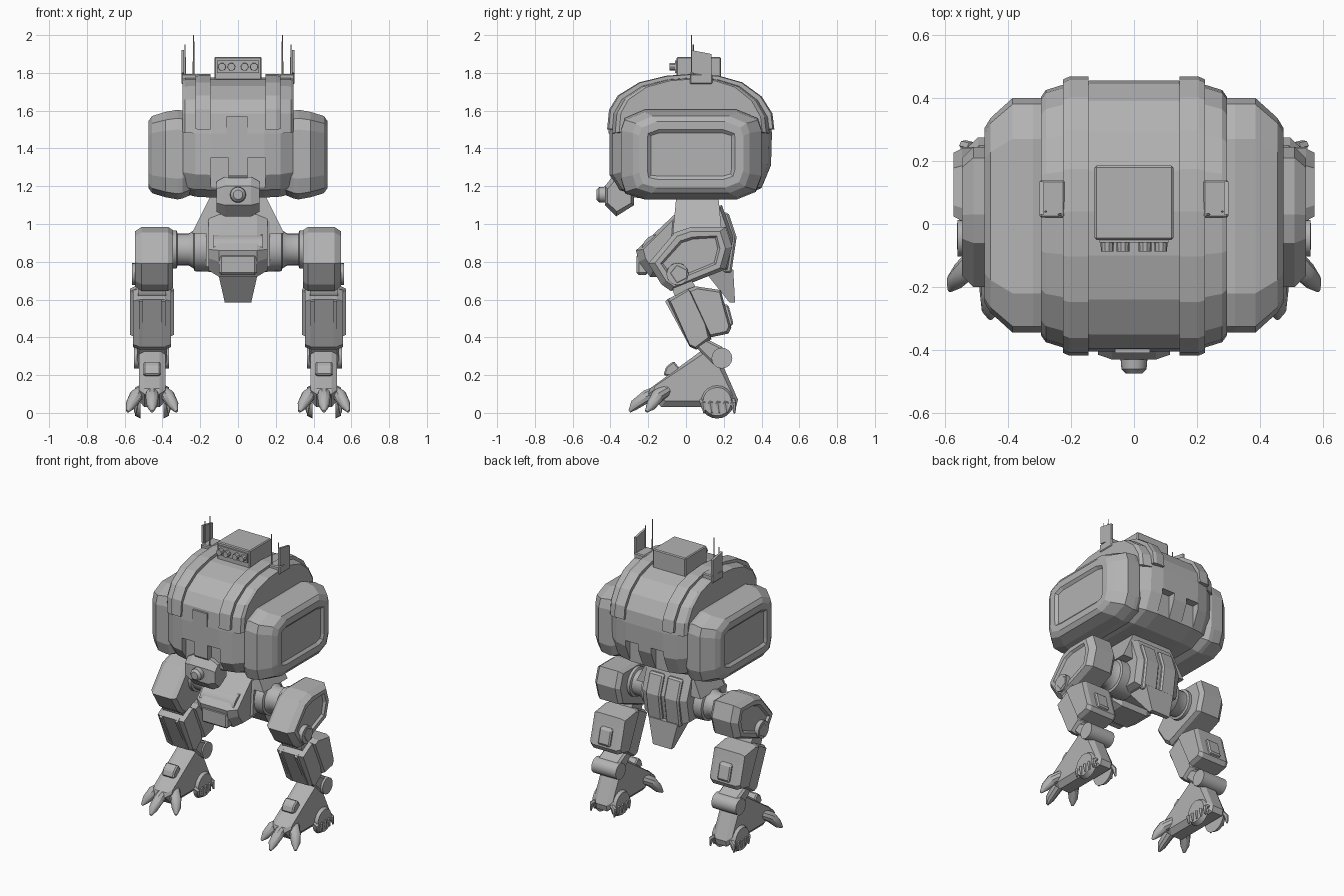
import bpy, bmesh, math
from mathutils import Vector

cube = bpy.data.objects.get("Cube")
if cube:
    bpy.data.objects.remove(cube, do_unlink=True)

GREY = (0.45, 0.45, 0.45, 1)
mat = bpy.data.materials.new("armour_grey")
mat.use_nodes = True
mat.diffuse_color = GREY
mat.node_tree.nodes["Principled BSDF"].inputs["Base Color"].default_value = GREY


def finish(name, bm, smooth=False, bevel=0):
    bmesh.ops.recalc_face_normals(bm, faces=bm.faces[:])
    mesh = bpy.data.meshes.new(name)
    bm.to_mesh(mesh)
    bm.free()
    mesh.materials.append(mat)
    if smooth:
        mesh.polygons.foreach_set("use_smooth", [True] * len(mesh.polygons))
        mesh.set_sharp_from_angle(angle=math.radians(35))
    ob = bpy.data.objects.new(name, mesh)
    bpy.context.collection.objects.link(ob)
    if bevel:
        mod = ob.modifiers.new("chamfer", "BEVEL")
        mod.width, mod.segments = bevel, 1
    return ob


def skin(loops, inset=None):
    """Bridge matching point loops and cap both ends."""
    bm = bmesh.new()
    rings = [[bm.verts.new(p) for p in loop] for loop in loops]
    n = len(rings[0])
    for a, b in zip(rings, rings[1:]):
        for i in range(n):
            bm.faces.new((a[i], a[(i + 1) % n], b[(i + 1) % n], b[i]))
    bm.faces.new(rings[0])
    cap = bm.faces.new(rings[-1])
    bmesh.ops.recalc_face_normals(bm, faces=bm.faces[:])
    if inset:
        bmesh.ops.inset_region(bm, faces=[cap], thickness=inset, depth=0)
        bmesh.ops.inset_region(bm, faces=[cap], thickness=inset * 0.4, depth=-0.015)
    return bm


def loft(name, profile, stations, s=1, inset=None, bevel=0):
    """Side profile (y, z) swept along x, scaled per station (x, scale y, scale z)."""
    ys, zs = zip(*profile)
    cy, cz = (min(ys) + max(ys)) / 2, (min(zs) + max(zs)) / 2
    loops = [[(s * x, cy + (y - cy) * ky, cz + (z - cz) * kz) for y, z in profile]
             for x, ky, kz in stations]
    return finish(name, skin(loops, inset), bevel=bevel)


def slab(name, profile, x0, x1, s=1, bevel=0):
    return loft(name, profile, [(x0, 1, 1), (x1, 1, 1)], s, bevel=bevel)


def frustum(name, low, high, bevel=0):
    """Four-sided block between two rectangles (cx, cy, z, half width, half depth)."""
    loops = [[(cx + i * w, cy + j * d, z) for i, j in ((-1, -1), (1, -1), (1, 1), (-1, 1))]
             for cx, cy, z, w, d in (low, high)]
    return finish(name, skin(loops), bevel=bevel)


def box(name, x, y, z, bevel=0):
    cx, cy, w, d = sum(x) / 2, sum(y) / 2, (x[1] - x[0]) / 2, (y[1] - y[0]) / 2
    return frustum(name, (cx, cy, z[0], w, d), (cx, cy, z[1], w, d), bevel)


def tube(name, points, radii, sides=16):
    """Round section along a path."""
    pts = [Vector(p) for p in points]
    rot = (pts[-1] - pts[0]).to_track_quat("Z", "Y")
    turn = [2 * math.pi * i / sides for i in range(sides)]
    loops = [[p + rot @ Vector((r * math.cos(a), r * math.sin(a), 0)) for a in turn]
             for p, r in zip(pts, radii)]
    return finish(name, skin(loops), smooth=True)


# Hull: arched barrel with notched lower edges
ARCH = [(-.405, 1.48), (-.395, 1.585), (-.35, 1.66), (-.24, 1.73), (-.1, 1.765), (.04, 1.775),
        (.17, 1.765), (.29, 1.73), (.39, 1.655), (.445, 1.565), (.455, 1.48)]
KEEL = [(.45, 1.31), (.4, 1.19), (.28, 1.14), (-.24, 1.14), (-.35, 1.18), (-.405, 1.26)]
hull = loft("hull", ARCH + KEEL, [(-.29, .86, .93), (-.225, .96, .985), (-.14, 1, 1),
                                  (.14, 1, 1), (.225, .96, .985), (.29, .86, .93)])
for s in (-1, 1):
    for y in (-.42, .46):
        x = sorted((s * .05, s * .145))
        cutter = box("notch_cutter", x, (y - .06, y + .06), (1.1, 1.35))
        cutter.hide_render = True
        cutter.hide_viewport = True
        cut = hull.modifiers.new("notch", "BOOLEAN")
        cut.operation, cut.object = "DIFFERENCE", cutter
box("hull_front_hatch", (-.06, .05), (-.41, -.39), (1.48, 1.57))

# Arched bands over the hull
band = [(.025 + (y - .025) * 1.03, z + .02) for y, z in ARCH]
for s in (-1, 1):
    loft("hull_band", band, [(.145, 1, 1), (.205, 1, 1), (.225, .98, .98)], s)
    loft("shoulder_rim", ARCH, [(.225, .97, 1), (.28, .93, .99), (.295, .88, .95)], s)

# Side pods
POD = [(-.345, 1.5), (-.325, 1.56), (-.22, 1.605), (.27, 1.605), (.38, 1.56), (.4, 1.5),
       (.4, 1.25), (.37, 1.17), (.27, 1.13), (-.22, 1.13), (-.32, 1.16), (-.345, 1.24)]
for s in (-1, 1):
    loft("side_pod", POD, [(.24, .9, .88), (.295, 1, .98), (.32, 1, 1), (.385, 1, .95),
                           (.455, .83, .86), (.475, .74, .74)], s, inset=.045)

# Roof launcher with tubes
box("roof_launcher", (-.125, .125), (-.05, .185), (1.75, 1.885), bevel=.006)
box("launcher_recess", (-.11, .11), (-.058, -.04), (1.80, 1.865))
for x in (-.085, -.035, .035, .085):
    tube("launcher_tube", [(x, -.03, 1.832), (x, -.088, 1.832)], [.022, .02], 10)

# Antennas and sensor paddles
for s in (-1, 1):
    tube("antenna", [(s * .235, .03, 1.74), (s * .235, .03, 1.82), (s * .235, .03, 2)],
         [.008, .005, .003], 6)
    tube("antenna_tip", [(s * .28, .04, 1.78), (s * .28, .04, 1.95)], [.004, .003], 6)
    slab("sensor_paddle", [(.03, 1.80), (.03, 1.92), (.135, 1.9), (.135, 1.78)], .285, .3, s)
    box("sensor_mount", sorted((s * .22, s * .3)), (.02, .14), (1.74, 1.795), bevel=.006)

# Head with lens
HEAD = [(-.43, 1.2), (-.39, 1.25), (-.3, 1.25), (-.275, 1.15), (-.275, 1.1), (-.37, 1.04),
        (-.43, 1.1)]
loft("head", HEAD, [(-.115, .8, .75), (-.07, 1, 1), (.07, 1, 1), (.115, .8, .75)])
tube("head_lens", [(0, -.4, 1.155), (0, -.46, 1.155), (0, -.475, 1.155)], [.045, .04, .025])
slab("head_bracket", [(-.33, 1.15), (-.33, 1.24), (-.2, 1.2), (-.2, 1.13)], -.05, .05)

# Waist and pelvis
frustum("waist", (0, .06, .95, .245, .13), (0, .06, 1.16, .14, .11))
loft("pelvis_core", [(-.08, 1.02), (.19, 1.1), (.25, .93), (.22, .76), (-.1, .76)],
     [(-.17, .9, .9), (-.13, 1, 1), (.13, 1, 1), (.17, .9, .9)])
loft("pelvis_prow", [(-.05, 1.06), (-.265, .86), (-.25, .8), (-.19, .72), (0, .72), (.05, 1.0)],
     [(-.155, .75, .8), (-.1, 1, 1), (.1, 1, 1), (.155, .75, .8)])
tube("prow_hub", [(-.13, -.15, .86), (.13, -.15, .86)], [.085, .085], 20)
box("prow_plate", (-.1, .1), (-.262, -.2), (.73, .84), bevel=.012)
frustum("tail_guard", (0, .245, .585, .07, .015), (0, .17, .76, .11, .08))
for s in (-1, 1):
    slab("pelvis_back_panel", [(.18, 1.06), (.225, 1.06), (.268, .93), (.24, .74), (.2, .74)],
         .015, .125, s, bevel=.01)

# Legs
LEG = .455
THIGH = [(-.06, .955), (.03, .985), (.21, .985), (.245, .88), (.21, .76), (-.08, .645),
         (-.13, .68), (-.2, .79)]
SHIN = [(-.1, .6), (.02, .665), (.08, .6), (.135, .39), (.055, .335), (.02, .35)]
CALF = [(.01, .655), (.05, .67), (.185, .65), (.2, .59), (.24, .45), (.225, .42), (.13, .4)]
FOOT = [(.13, .365), (.17, .31), (.275, .07), (.265, .03), (-.13, .03), (-.2, .1), (-.19, .13)]
for s in (-1, 1):
    # Hip axle with flanges
    tube("hip_axle", [(s * x, .05, .865) for x in (.1, .23, .235, .26, .32, .325, .36)],
         [.12, .115, .1, .085, .085, .1, .1], 20)
    # Thigh and knee
    loft("thigh", THIGH, [(.345, .9, .9), (.37, 1, 1), (.51, 1, 1), (.545, .84, .86)],
         s, inset=.03)
    tube("knee_joint", [(s * .345, -.045, .735), (s * .56, -.045, .735)], [.062, .058], 20)
    slab("knee_cap", [(-.09, .74), (-.05, .79), (.01, .76), (.01, .71), (-.05, .68)],
         .54, .562, s, bevel=.008)
    tube("knee_pivot", [(s * .38, -.01, .655), (s * .53, -.01, .655)], [.06, .06])
    # Lower leg
    loft("shin_plate", SHIN, [(.355, .85, .92), (.39, 1, 1), (.52, 1, 1), (.555, .85, .92)], s)
    loft("calf_housing", CALF, [(.34, .88, .9), (.365, 1, 1), (.545, 1, 1), (.572, .88, .9)], s)
    slab("calf_hatch", [(.19, .58), (.225, .57), (.252, .47), (.22, .45)], .41, .5, s, bevel=.008)
    for x in (.385, .505):
        slab("shin_rib", [(-.11, .59), (-.085, .61), (.055, .36), (.02, .35)], x, x + .02, s)
    # Ankle link
    slab("ankle_link", [(.04, .36), (.09, .4), (.19, .35), (.24, .29), (.2, .235), (.15, .25)],
         .375, .535, s, bevel=.012)
    tube("ankle_joint", [(s * .365, .19, .29), (s * .55, .19, .29)], [.055, .055])
    # Foot
    loft("foot", FOOT, [(.385, .88, .8), (.415, 1, 1), (.495, 1, 1), (.525, .88, .8)], s)
    slab("instep_block", [(-.12, .2), (-.105, .245), (-.065, .275), (-.02, .22), (-.02, .18)],
         .41, .5, s, bevel=.008)
    for side in (-1, 1):
        x = LEG + side * .06
        tube("heel_disc", [(s * x, .165, .06), (s * (x + side * .03), .165, .06)], [.09, .075], 20)
        for i in range(5):
            y = .085 + i * .04
            tube("heel_claw", [(s * x, y, .07), (s * (x + side * .025), y + .006, .05),
                               (s * (x + side * .03), y + .012, 0)], [.016, .016, .006], 6)
    # Front claws
    for side in (-1, 0, 1):
        reach = .09 * (side == 0)
        tube("toe", [(s * (LEG + side * .04), -.1 - reach * .3, .12),
                     (s * (LEG + side * .085), -.15 - reach * .6, .09),
                     (s * (LEG + side * .115), -.185 - reach, .04),
                     (s * (LEG + side * .13), -.21 - reach, .008)],
             [.034, .036, .028, .008], 10)
